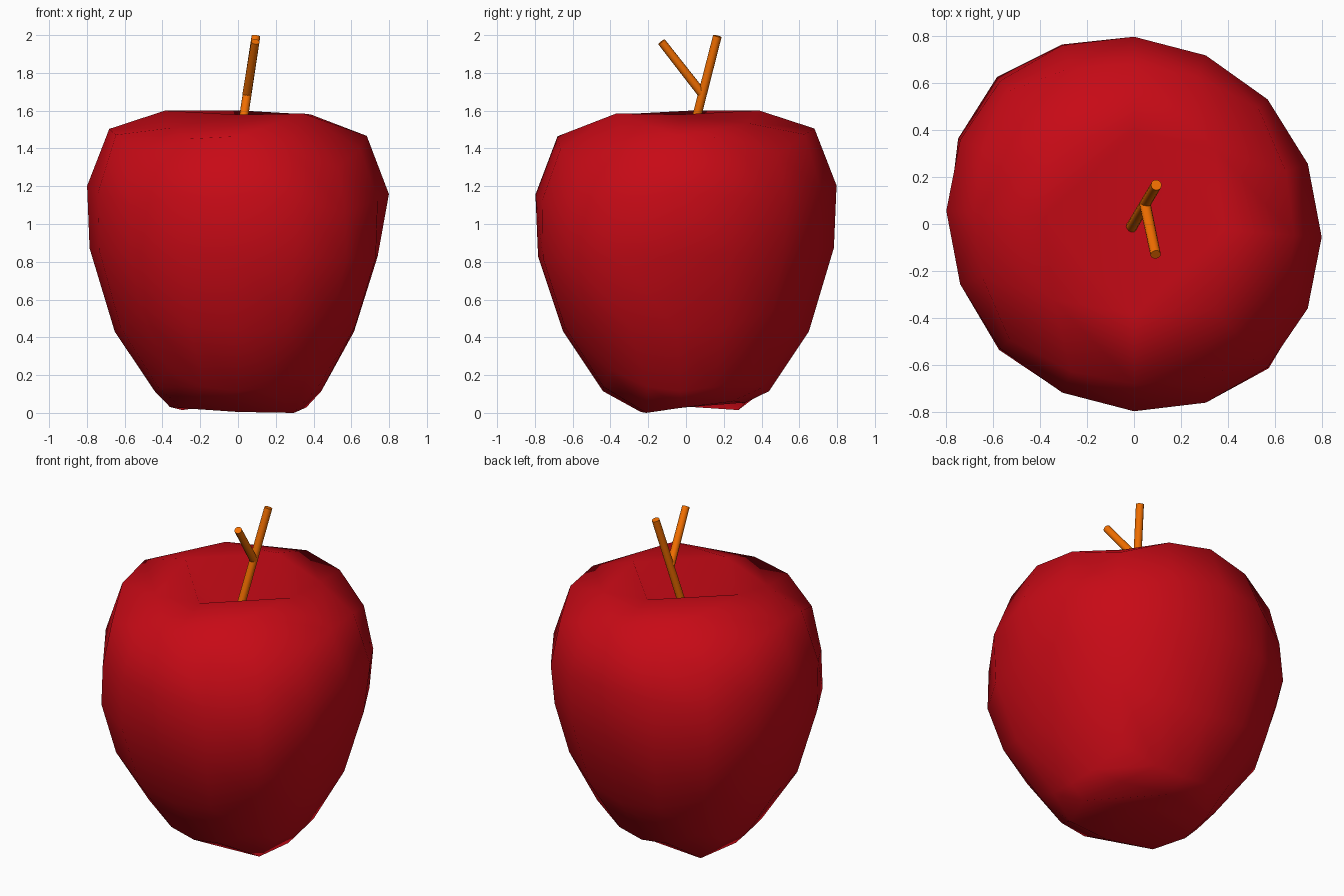
import bpy, bmesh
from math import sin, cos, pi, radians, tan, acos, atan2, degrees
from mathutils import Vector

if "Cube" in bpy.data.objects:
    bpy.data.objects.remove(bpy.data.objects["Cube"])


def material(name, color):
    m = bpy.data.materials.new(name)
    m.diffuse_color = (*color, 1)
    m.use_nodes = True
    m.node_tree.nodes["Principled BSDF"].inputs["Base Color"].default_value = m.diffuse_color
    return m


def add_object(name, bm, mat):
    bmesh.ops.recalc_face_normals(bm, faces=bm.faces)
    for f in bm.faces:
        f.smooth = True
    me = bpy.data.meshes.new(name)
    bm.to_mesh(me)
    bm.free()
    me.materials.append(mat)
    ob = bpy.data.objects.new(name, me)
    bpy.context.collection.objects.link(ob)
    return ob


red = material("apple_red", (0.57, 0.003, 0.008))
brown = material("stem_brown", (0.90, 0.16, 0.0))

# Apple profile (radius, height) every 22.5 degrees from the top dimple down
profile = [(0, 1.27), (0.385, 1.59), (0.68, 1.485), (0.797, 1.18), (0.783, 0.85),
           (0.65, 0.43), (0.44, 0.115), (0.30, 0.03), (0, 0.12)]
# Heights of the four rim and foot corners, by (x > 0, y > 0)
rim = {(0, 0): 1.51, (1, 1): 1.535, (0, 1): 1.585, (1, 0): 1.585}
foot = {(0, 0): 0.025, (1, 1): 0.06, (0, 1): 0.015, (1, 0): 0.0}


def sample(polar):
    """Smooth lookup along the profile, linear inside the two dimples."""
    t = min(max(polar / 22.5, 0), 7.9999)
    i = int(t + 1e-4)
    t -= i
    p = [Vector(profile[min(max(k, 0), 8)]) for k in range(i - 1, i + 3)]
    if i < 2 or i > 5:
        return p[1].lerp(p[2], t)
    return 0.5 * (2 * p[1] + (p[2] - p[0]) * t
                  + (2 * p[0] - 5 * p[1] + 4 * p[2] - p[3]) * t * t
                  + (3 * p[1] - p[0] - 3 * p[2] + p[3]) * t ** 3)


def split_from(v, f):
    vs = list(f.verts)
    bmesh.utils.face_split(f, v, vs[(vs.index(v) + 2) % 4])


# Apple body: rounded 4x4x4 cube reshaped to the profile
bm = bmesh.new()
bmesh.ops.create_cube(bm, size=2)
bmesh.ops.subdivide_edges(bm, edges=bm.edges[:], cuts=3, use_grid_fill=True)
# Fold lines: across the dimple quads, then outward from each rim corner
for v in [v for v in bm.verts if v.co.z > 0.99 and abs(v.co.x) < 0.01
          and abs(abs(v.co.y) - 0.5) < 0.01]:
    for f in list(v.link_faces):
        if any(w.co.xy.length < 0.01 for w in f.verts):
            split_from(v, f)
for v in [v for v in bm.verts if v.co.z > 0.99
          and abs(abs(v.co.x) - 0.5) + abs(abs(v.co.y) - 0.5) < 0.01]:
    for f in list(v.link_faces):
        if len(f.verts) == 4:
            split_from(v, f)
for v in bm.verts:
    d = Vector([tan(c * pi / 4) for c in v.co]).normalized()
    polar = degrees(acos(max(-1, min(1, d.z))))
    r, z = sample(polar)
    a = atan2(d.y, d.x)
    a -= radians(2 + 2 * cos(2 * a))
    r *= 1 + 0.035 * cos(2 * (a - radians(135)))
    x, y = cos(a), sin(a)
    diag = sin(2 * a) ** 2
    if 85 < polar < 125:              # flatter right flank, fuller corners
        r *= 1 - 0.06 * max(0, x) ** 4 * (1 - diag)
        r += diag * (0 if x > 0 and y > 0 else 0.045 if x < 0 < y else 0.03)
    x, y = r * x, r * y
    quadrant = (int(x > 0), int(y > 0))
    if polar < 100:                   # slight tilt of the shoulders
        z += -0.025 * x + 0.03 * y
        if 25 < polar < 35:
            z = rim[quadrant]
        elif 46 < polar < 56 and x * y < 0:
            z -= 0.04
    elif 140 < polar < 175:           # uneven foot, lowest at the front
        z = foot[quadrant] if polar < 152 else z + 0.025 * sin(a)
        y *= 0.8 if y < 0 else 1.05
        x *= 1.2
    v.co = (x, y, max(z, 0))
add_object("apple_body", bm, red)


# Stem and side twig: thin cylinders between two points
def rod(name, start, end, r1, r2):
    start, end = Vector(start), Vector(end)
    d = end - start
    bm = bmesh.new()
    bmesh.ops.create_cone(bm, cap_ends=True, segments=12, radius1=r1,
                          radius2=r2, depth=d.length)
    rot = d.to_track_quat('Z', 'Y').to_matrix().to_4x4()
    bmesh.ops.transform(bm, matrix=rot, verts=bm.verts)
    bmesh.ops.translate(bm, vec=(start + end) / 2, verts=bm.verts)
    ob = add_object(name, bm, brown)
    for f in ob.data.polygons:
        f.use_smooth = len(f.vertices) == 4


rod("stem", (-0.018, -0.025, 1.25), (0.095, 0.166, 1.995), 0.024, 0.023)
rod("stem_twig", (0.047, 0.085, 1.69), (0.092, -0.13, 1.965), 0.024, 0.022)
